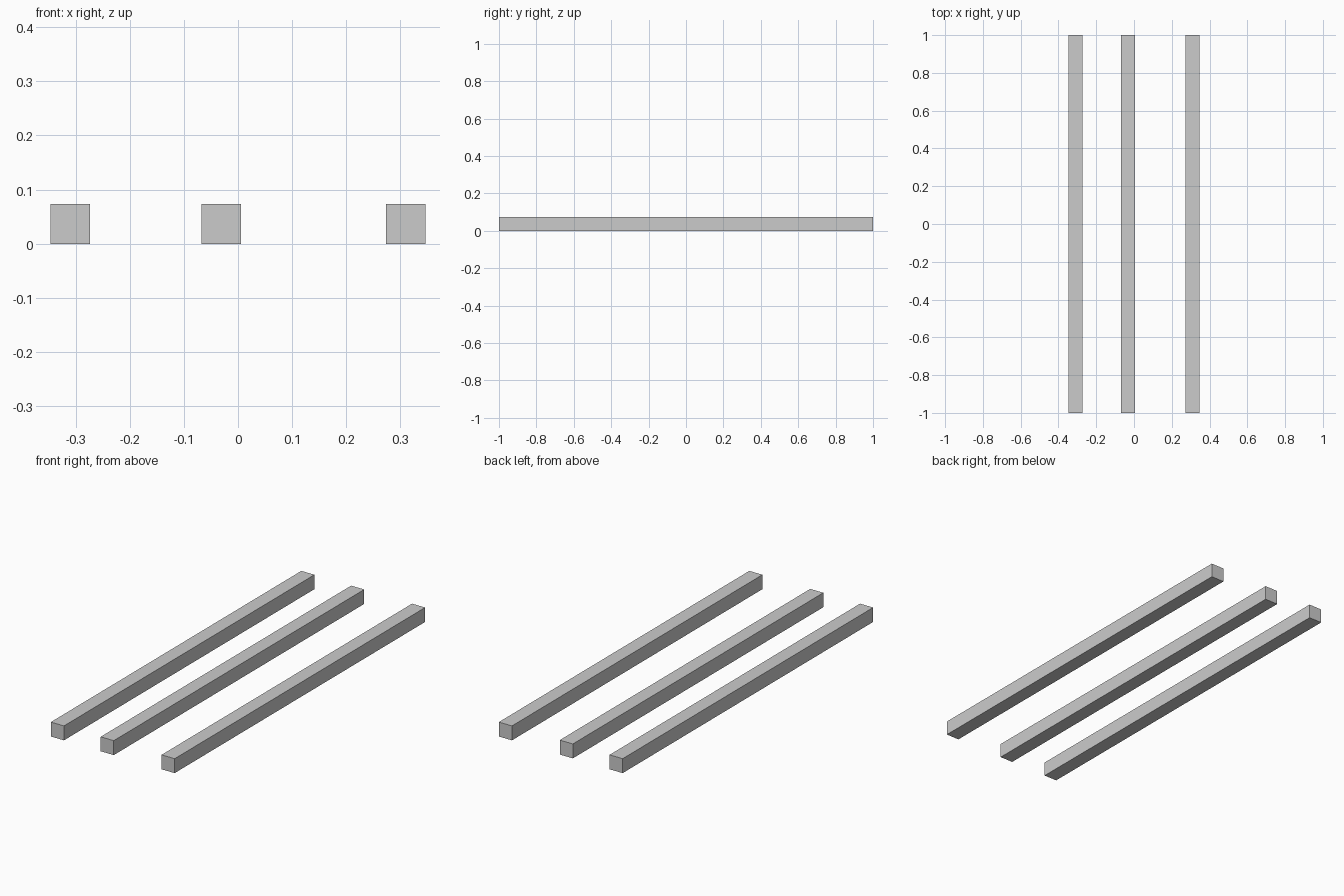
import bpy

if "Cube" in bpy.data.objects:
    bpy.data.objects.remove(bpy.data.objects["Cube"])

SIDE = 0.073    # square cross-section
LENGTH = 2.0


def add_beam(name, x):
    bpy.ops.mesh.primitive_cube_add(size=1, location=(x, 0, SIDE / 2))
    beam = bpy.context.object
    beam.name = name
    beam.scale = (SIDE, LENGTH, SIDE)
    bpy.ops.object.transform_apply(location=False, rotation=False, scale=True)


# Three parallel beams, the middle one slightly off centre
for name, x in (("left_beam", -0.3095), ("middle_beam", -0.031), ("right_beam", 0.3095)):
    add_beam(name, x)
